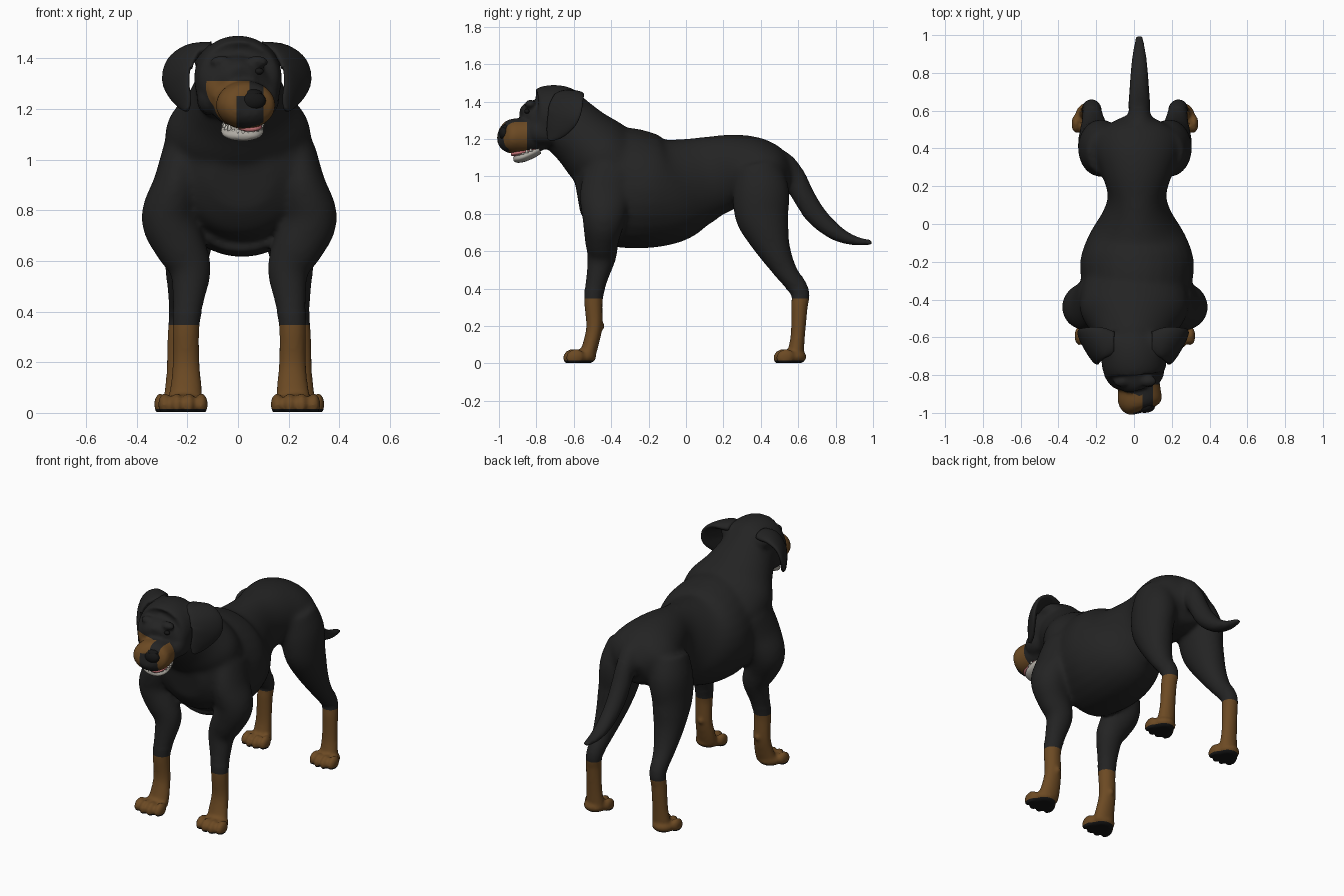
import bpy, bmesh, math
from mathutils import Vector, Matrix

if "Cube" in bpy.data.objects:
    bpy.data.objects.remove(bpy.data.objects["Cube"])

MID = 0.005  # x of the body's mirror plane


def material(name, rgb, rough=0.7):
    m = bpy.data.materials.new(name)
    m.use_nodes = True
    m.diffuse_color = (*rgb, 1)
    node = m.node_tree.nodes["Principled BSDF"]
    node.inputs["Base Color"].default_value = (*rgb, 1)
    node.inputs["Roughness"].default_value = rough
    return m


BLACK = material("black coat", (0.017, 0.017, 0.017))
TAN = material("tan markings", (0.15, 0.068, 0.017))
PAD = material("dark pads and nose", (0.008, 0.008, 0.008))
TOOTH = material("ivory teeth", (0.62, 0.6, 0.54))
GUM = material("pale grey jaw", (0.42, 0.4, 0.36))
PINK = material("pink tongue", (0.55, 0.17, 0.18))


def spline(stations, steps=4):
    """Catmull-Rom interpolation of (x, y, z, half width, half depth)."""
    s = [Vector(p) for p in stations]
    out = []
    for i in range(len(s) - 1):
        a, b, c, d = s[max(i - 1, 0)], s[i], s[i + 1], s[min(i + 2, len(s) - 1)]
        for k in range(steps):
            t = k / steps
            out.append(b + (c - a) * (t / 2) + (a * 2 - b * 5 + c * 4 - d) * (t * t / 2)
                       + (b * 3 - a - c * 3 + d) * (t ** 3 / 2))
    return out + [s[-1]]


def tube(bm, stations, axis=(1, 0, 0), sides=28):
    """Closed elliptical loft; first radius lies towards the axis."""
    pts = spline(stations)
    rings = []
    for i, p in enumerate(pts):
        q, r = pts[max(i - 1, 0)], pts[min(i + 1, len(pts) - 1)]
        tangent = (Vector(r[:3]) - Vector(q[:3])).normalized()
        side = Vector(axis)
        side = (side - tangent * side.dot(tangent)).normalized()
        other = tangent.cross(side)
        ring = []
        for k in range(sides):
            w = math.tau * k / sides
            ring.append(bm.verts.new(Vector(p[:3]) + side * p[3] * math.cos(w)
                                     + other * p[4] * math.sin(w)))
        rings.append(ring)
    for a, b in zip(rings, rings[1:]):
        for k in range(sides):
            n = (k + 1) % sides
            bm.faces.new((a[k], a[n], b[n], b[k]))
    bm.faces.new(rings[0][::-1])
    bm.faces.new(rings[-1])


def blob(bm, centre, size, tilt=0):
    mat = (Matrix.Translation(centre) @ Matrix.Rotation(tilt, 4, 'X')
           @ Matrix.Diagonal((*size, 1)))
    bmesh.ops.create_uvsphere(bm, u_segments=20, v_segments=14, radius=1, matrix=mat)


def finish(bm, name, *mats):
    bmesh.ops.recalc_face_normals(bm, faces=bm.faces)
    mesh = bpy.data.meshes.new(name)
    bm.to_mesh(mesh)
    bm.free()
    for m in mats:
        mesh.materials.append(m)
    mesh.polygons.foreach_set("use_smooth", [True] * len(mesh.polygons))
    obj = bpy.data.objects.new(name, mesh)
    bpy.context.collection.objects.link(obj)
    return obj


def mirrored(stations, s):
    return [(MID + s * p[0], *p[1:]) for p in stations]


# Body masses, fused into one skin further down
bm = bmesh.new()
torso = [(-.585, .92, .12, .12), (-.53, .93, .23, .24), (-.44, .95, .27, .3),
         (-.33, .94, .29, .322), (-.2, .925, .302, .31), (-.08, .93, .265, .286),
         (.04, .97, .19, .242), (.15, 1.005, .155, .214), (.27, 1.03, .19, .195),
         (.38, 1.015, .23, .188), (.47, .98, .22, .16), (.545, .95, .1, .1)]
tube(bm, [(.016, *p) for p in torso])
tube(bm, [(0, -.34, 1.02, .28, .19), (0, -.46, 1.12, .285, .2),
          (0, -.56, 1.21, .215, .175), (0, -.66, 1.3, .165, .165)])
# skull and muzzle
tube(bm, [(0, -.57, 1.31, .1, .11), (0, -.64, 1.325, .16, .155), (0, -.72, 1.32, .175, .17),
          (0, -.8, 1.305, .155, .152), (.008, -.85, 1.32, .1, .085), (.015, -.88, 1.32, .05, .045)])
tube(bm, [(.005, -.78, 1.22, .12, .095), (.026, -.86, 1.217, .112, .097),
          (.031, -.93, 1.215, .117, .093), (.037, -.97, 1.217, .1, .078),
          (.043, -.992, 1.22, .062, .045)])
# tail and sheath
tail = [(.47, 1.1, .065, .055), (.53, 1.065, .065, .06), (.58, .99, .06, .062), (.63, .89, .058, .06),
        (.7, .787, .053, .055), (.8, .7, .046, .042), (.9, .657, .036, .025), (.996, .646, .018, .012)]
tube(bm, [(.028, *p) for p in tail])
blob(bm, (.016, .135, .783), (.03, .075, .03), .6)

front_leg = [(.21, -.39, 1.04, .09, .14), (.245, -.43, .9, .095, .14), (.28, -.44, .77, .108, .115),
             (.235, -.45, .66, .1, .092), (.193, -.45, .57, .084, .078), (.2, -.475, .46, .066, .06),
             (.21, -.495, .345, .053, .05), (.21, -.49, .2, .053, .043),
             (.21, -.51, .1, .062, .042), (.215, -.53, .04, .07, .045)]
back_leg = [(.14, .38, 1.04, .12, .13), (.175, .4, .92, .122, .152), (.19, .405, .8, .112, .146),
            (.2, .435, .7, .102, .12), (.21, .475, .6, .087, .088), (.22, .535, .49, .066, .062),
            (.228, .608, .385, .05, .05), (.235, .606, .3, .048, .044),
            (.238, .598, .15, .05, .038), (.24, .585, .05, .06, .045)]


def paw(x, y, s, size):
    blob(bm, (MID + s * x, y + .012, .035), (.08 * size, .07, .042))
    for i in (-1.5, -.5, .5, 1.5):
        reach = .055 - .016 * abs(i)
        blob(bm, (MID + s * x + i * .05 * size, y - reach, .034),
             (.027 * size, .05, .042), .3)


for s in (1, -1):
    tube(bm, mirrored(front_leg, s))
    tube(bm, mirrored(back_leg, s))
    paw(.222, -.562, s, .96)
    paw(.246, .562, s, .88)
    blob(bm, (MID + s * .205, -.452, .2), (.018, .018, .022))     # wrist pad
    blob(bm, (s * .07 + .005, -.832, 1.385), (.045, .03, .024))   # brow
    blob(bm, (s * .115, -.755, 1.24), (.05, .09, .07))            # cheek
    blob(bm, (s * .105, -.635, 1.4), (.075, .075, .06))           # ear root

body = finish(bm, "body")

# Fuse and soften the skin, keeping paws and face crisper
remesh = body.modifiers.new("fuse", 'REMESH')
remesh.mode = 'VOXEL'
remesh.voxel_size = 0.0105
soften = body.modifiers.new("soften", 'SMOOTH')
soften.factor = 0.5
soften.iterations = 3
graph = bpy.context.evaluated_depsgraph_get()
skin = bpy.data.meshes.new_from_object(body.evaluated_get(graph))
bm = bmesh.new()
bm.from_mesh(skin)
bpy.data.objects.remove(body)
coat = [v for v in bm.verts if v.co.z > .4 and -.8 < v.co.y < .62]
for _ in range(14):
    bmesh.ops.smooth_vert(bm, verts=coat, factor=0.5, use_axis_x=True,
                          use_axis_y=True, use_axis_z=True)


def cut(co, no, region):
    faces = [f for f in bm.faces if region(f.calc_center_median())]
    geom = set(faces)
    for f in faces:
        geom.update(f.edges)
        geom.update(f.verts)
    bmesh.ops.bisect_plane(bm, geom=list(geom), plane_co=co, plane_no=no)


# Marking borders: stockings, soles, muzzle
SOCK, SOLE, MASK_Y, MASK_Z, BRIDGE = .347, .016, -.85, 1.31, 1.25
cut((0, 0, SOCK), (0, 0, 1), lambda c: c.z < .5)
cut((0, 0, SOLE), (0, 0, 1), lambda c: c.z < .1)
cut((0, MASK_Y, 0), (0, 1, 0), lambda c: c.y < -.8)
for z in (MASK_Z, BRIDGE):
    cut((0, 0, z), (0, 0, 1), lambda c: c.y < -.8)
for x in (-.005, .045, .1):
    cut((x, 0, 0), (1, 0, 0), lambda c: c.y < -.84)
for v in bm.verts:
    v.co.z = max(v.co.z, .003)
bm.normal_update()
for f in bm.faces:
    c = f.calc_center_median()
    f.material_index = 0
    if c.z < SOLE:
        f.material_index = 2
    elif c.z < SOCK:
        f.material_index = 1
    elif c.y < MASK_Y and c.z < MASK_Z:
        lip = -.005 < c.x < .1 and c.y < -.945 and c.z < BRIDGE
        bridge = .045 < c.x < .1 and c.z > BRIDGE
        f.material_index = 0 if lip or bridge else 1
finish(bm, "body", BLACK, TAN, PAD)

# Folded ears, flaring outwards at the back edge
ear = [(.1, -.63, 1.435, .06, .03), (.165, -.63, 1.43, .085, .028), (.215, -.64, 1.395, .1, .024),
       (.236, -.652, 1.34, .104, .022), (.225, -.68, 1.28, .08, .02), (.203, -.712, 1.225, .045, .016),
       (.195, -.73, 1.195, .012, .008)]
for s, label in ((1, "left"), (-1, "right")):
    bm = bmesh.new()
    tube(bm, [(s * p[0] - .005, *p[1:]) for p in ear], (s * .51, .86, 0))
    finish(bm, label + "_ear", BLACK)
    bm = bmesh.new()
    blob(bm, (s * .075 + .008, -.85, 1.348), (.018, .014, .013))
    finish(bm, label + "_eye", PAD)

# Nose
bm = bmesh.new()
blob(bm, (.055, -.97, 1.232), (.055, .03, .038))
blob(bm, (.054, -.958, 1.26), (.042, .032, .018))
finish(bm, "nose", PAD)

# Open lower jaw, tongue and teeth
bm = bmesh.new()
tube(bm, [(.015, -.785, 1.145, .07, .025), (.016, -.82, 1.128, .082, .03),
          (.018, -.87, 1.105, .082, .028), (.02, -.905, 1.094, .062, .022),
          (.02, -.922, 1.09, .025, .01)])
finish(bm, "lower_jaw", GUM)
bm = bmesh.new()
tube(bm, [(.03, -.79, 1.155, .06, .018), (.042, -.85, 1.135, .052, .016),
          (.047, -.905, 1.124, .045, .014), (.048, -.935, 1.118, .022, .008)])
finish(bm, "tongue", PINK)
bm = bmesh.new()
for i in range(13):
    w = math.pi * i / 12
    y = -.83 - .083 * math.sin(w)
    size = .018 if i in (3, 9) else .008
    place = Matrix.Translation((.02 + .076 * math.cos(w), y, 1.1 + (y + .915) * .4 + size))
    bmesh.ops.create_cone(bm, cap_ends=True, segments=8, radius1=.01, radius2=.003,
                          depth=size * 2, matrix=place)
finish(bm, "lower_teeth", TOOTH)
